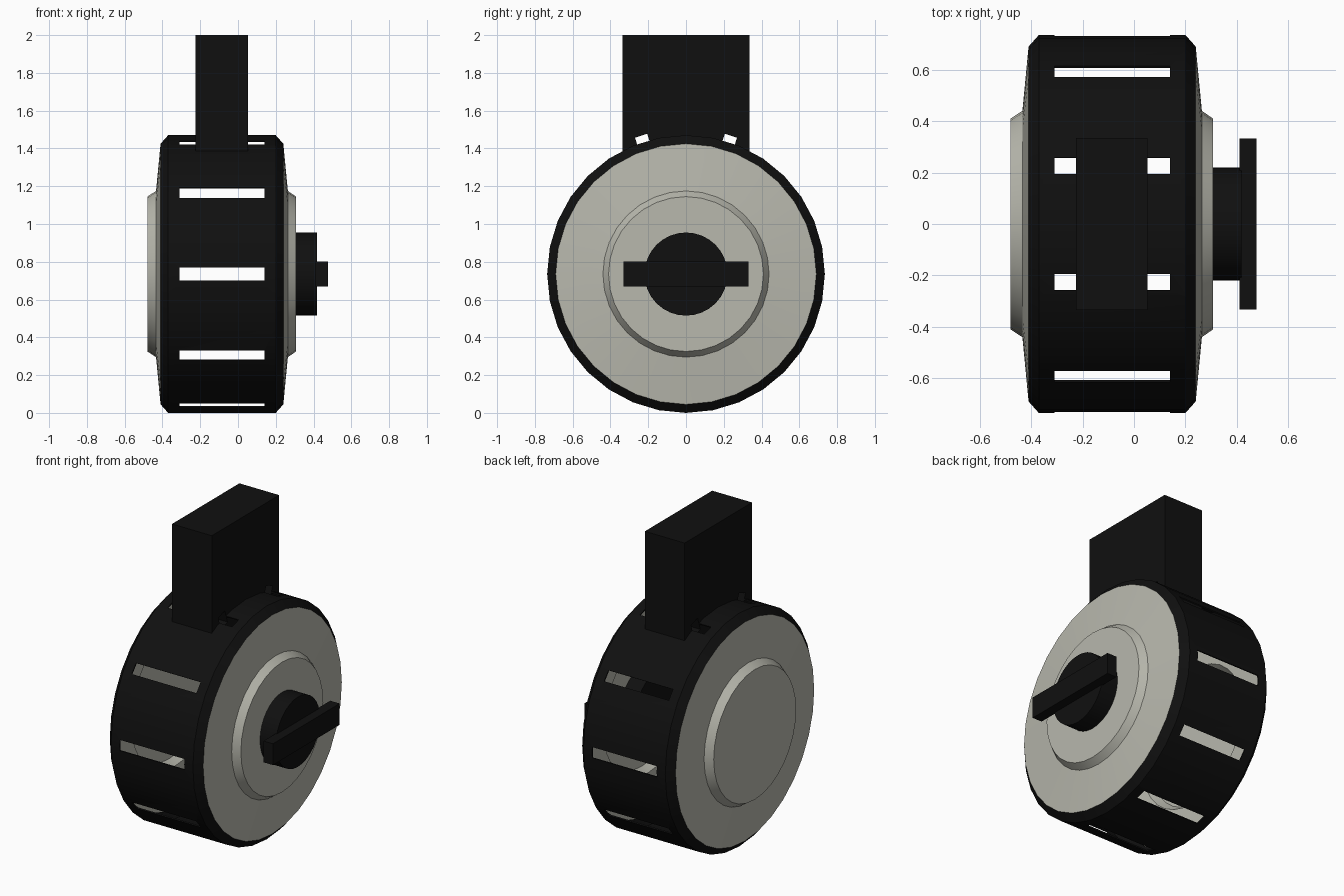
import bpy, bmesh, math
from mathutils import Matrix, Vector

if "Cube" in bpy.data.objects:
    bpy.data.objects.remove(bpy.data.objects["Cube"], do_unlink=True)

CENTRE = 0.735   # height of the drum axis
RADIUS = 0.735
SEGMENTS = 32
SLOTS = 10


def material(name, colour):
    m = bpy.data.materials.new(name)
    m.use_nodes = True
    m.diffuse_color = colour
    m.node_tree.nodes["Principled BSDF"].inputs["Base Color"].default_value = colour
    return m


black = material("matte black", (0.005, 0.005, 0.005, 1))
grey = material("warm grey", (0.48, 0.48, 0.42, 1))


def finish(name, bm, mat, smooth=True):
    mesh = bpy.data.meshes.new(name)
    bm.to_mesh(mesh)
    bm.free()
    obj = bpy.data.objects.new(name, mesh)
    bpy.context.collection.objects.link(obj)
    mesh.materials.append(mat)
    activate(obj)
    if smooth:
        bpy.ops.object.shade_smooth_by_angle(angle=math.radians(20))
    return obj


def activate(obj):
    bpy.ops.object.select_all(action='DESELECT')
    obj.select_set(True)
    bpy.context.view_layer.objects.active = obj


def lathe(name, profile, mat, closed=False):
    """Spin (x, radius) points around the drum axis."""
    bm = bmesh.new()
    verts = [bm.verts.new((x, 0, CENTRE + r)) for x, r in profile]
    pairs = list(zip(verts, verts[1:]))
    if closed:
        pairs.append((verts[-1], verts[0]))
    edges = [bm.edges.new(p) for p in pairs]
    bmesh.ops.spin(bm, geom=verts + edges, cent=(0, 0, CENTRE), axis=(1, 0, 0),
                   angle=math.tau, steps=SEGMENTS, use_duplicate=False)
    bmesh.ops.remove_doubles(bm, verts=bm.verts, dist=0.0005)
    bmesh.ops.recalc_face_normals(bm, faces=bm.faces)
    return finish(name, bm, mat)


def add_box(bm, low, high, turn=Matrix()):
    low, high = Vector(low), Vector(high)
    bmesh.ops.create_cube(bm, size=1, matrix=turn @ Matrix.Translation((low + high) / 2)
                          @ Matrix.Diagonal((*(high - low), 1)))


def box(name, low, high, mat):
    bm = bmesh.new()
    add_box(bm, low, high)
    return finish(name, bm, mat, smooth=False)


# Thin drum shell with bevelled shoulders
wall = 0.008
outer = [(-0.41, 0.69), (-0.37, RADIUS), (0.20, RADIUS), (0.24, 0.69)]
inner = [(0.24 - wall, 0.69 - wall), (0.20 - wall / 2, RADIUS - wall),
         (-0.37 + wall / 2, RADIUS - wall), (-0.41 + wall, 0.69 - wall)]
shell = lathe("drum_shell", outer + inner, black, closed=True)

# Feed tower standing on the drum
tower = box("feed_tower", (-0.225, -0.335, 1.34), (0.052, 0.335, 2.0), black)

# Ring of slots cut through the shell and the foot of the tower
bm = bmesh.new()
for i in range(SLOTS):
    turn = Matrix.Translation((0, 0, CENTRE)) @ Matrix.Rotation(math.tau * i / SLOTS, 4, 'X')
    add_box(bm, (-0.31, 0.685, -0.034), (0.14, 0.77, 0.034), turn)
cutter = finish("slot_cutter", bm, black, smooth=False)
cutter.hide_render = True
for part in (shell, tower):
    activate(part)
    cut = part.modifiers.new("slots", 'BOOLEAN')
    cut.operation = 'DIFFERENCE'
    cut.solver = 'EXACT'
    cut.object = cutter
    bpy.ops.object.modifier_apply(modifier=cut.name)
bpy.data.objects.remove(cutter, do_unlink=True)

# Dished covers with a raised centre on both sides
lathe("left_cover", [(0.24, 0.69), (0.264, 0.44), (0.307, 0.41), (0.307, 0)], grey)
lathe("right_cover", [(-0.41, 0.69), (-0.434, 0.44), (-0.48, 0.41), (-0.48, 0)], grey)

# Winding key: round hub and cross bar
lathe("key_hub", [(0.20, 0), (0.20, 0.22), (0.418, 0.22), (0.418, 0)], black)
box("key_bar", (0.41, -0.332, CENTRE - 0.067), (0.476, 0.332, CENTRE + 0.067), black)
